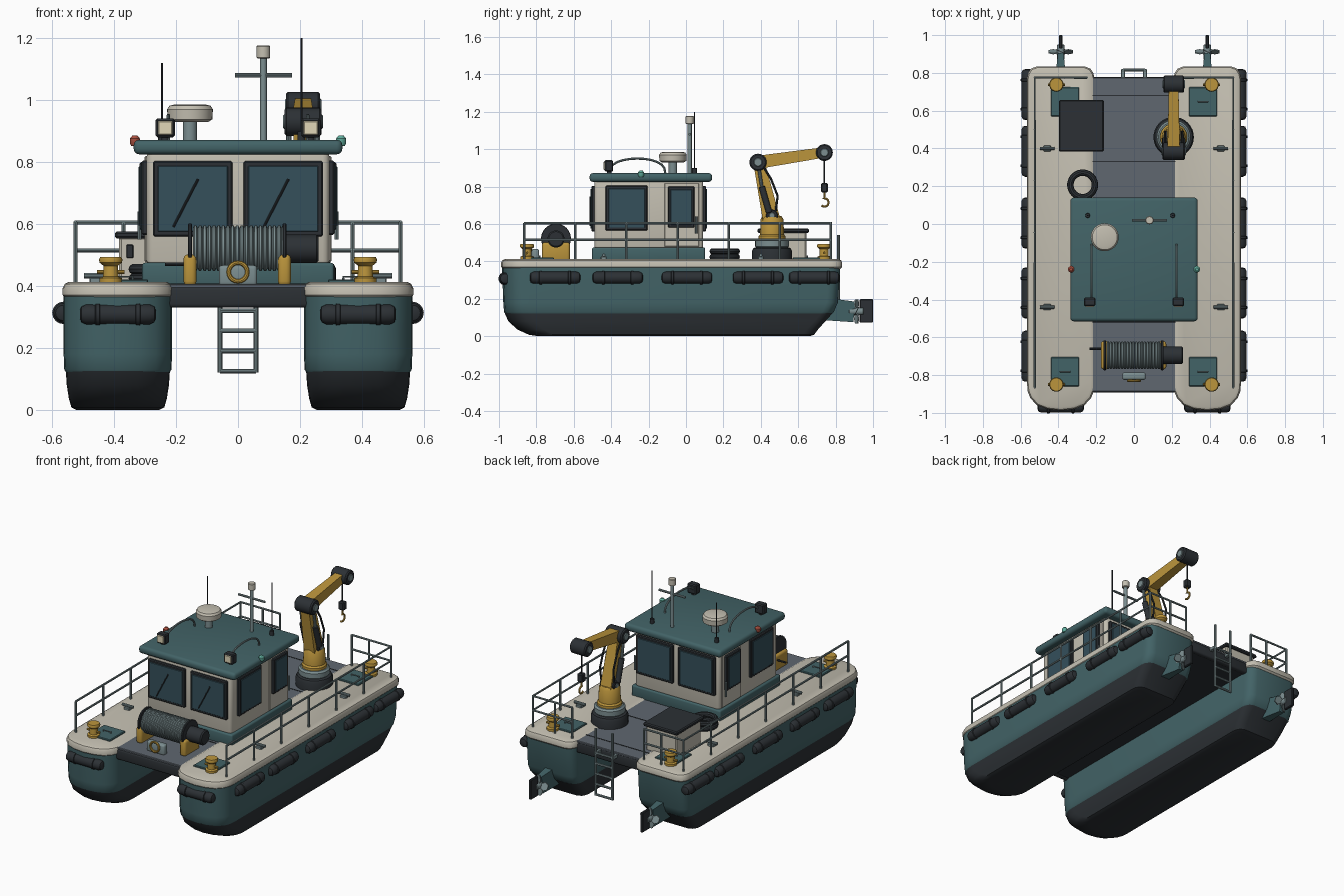
import bpy, bmesh, math
from mathutils import Vector as V

if "Cube" in bpy.data.objects:
    bpy.data.objects.remove(bpy.data.objects["Cube"])

COL = dict(teal=(.055, .125, .135), cream=(.55, .52, .44), dark=(.025, .03, .035), yellow=(.5, .3, .045),
           deck=(.115, .135, .16), metal=(.2, .27, .28), glass=(.035, .08, .105), red=(.4, .08, .05),
           green=(.12, .42, .34), lens=(.75, .68, .48))
MATS = {}
for k, c in COL.items():
    MATS[k] = bpy.data.materials.new(k)
    MATS[k].diffuse_color = (*c, 1)

def add(name, me, mat):
    ob = bpy.data.objects.new(name, me)
    bpy.context.collection.objects.link(ob)
    me.materials.clear()
    me.materials.append(MATS[mat])
    bpy.ops.object.select_all(action='DESELECT')
    ob.select_set(True)
    bpy.context.view_layer.objects.active = ob
    bpy.ops.object.shade_smooth_by_angle(angle=math.radians(35))
    return ob

def from_bm(name, bm, mat):
    bmesh.ops.recalc_face_normals(bm, faces=bm.faces)
    me = bpy.data.meshes.new(name)
    bm.to_mesh(me)
    bm.free()
    return add(name, me, mat)

def loft(name, rings, mat, closed=False):
    bm = bmesh.new()
    rs = [[bm.verts.new(p) for p in r] for r in rings]
    n = len(rs[0])
    for a, b in zip(rs, rs[1:] + rs[:1] if closed else rs[1:]):
        for i in range(n):
            bm.faces.new((a[i], a[(i+1) % n], b[(i+1) % n], b[i]))
    if not closed:
        bm.faces.new(rs[0])
        bm.faces.new(rs[-1])
    return from_bm(name, bm, mat)

def lathe(name, o, axis, prof, mat, n=24, closed=False):
    axis = V(axis).normalized()
    u = axis.orthogonal().normalized()
    w = axis.cross(u)
    ring = lambda r, h: [V(o) + axis*h + (u*math.cos(t) + w*math.sin(t))*r
                         for t in (2*math.pi*i/n for i in range(n))]
    return loft(name, [ring(r, h) for r, h in prof], mat, closed)

def cyl(name, p, q, r, mat, n=16):
    d = V(q) - V(p)
    b = min(r*.15, d.length*.2)
    return lathe(name, p, d, [(r-b, 0), (r, b), (r, d.length-b), (r-b, d.length)], mat, n)

def box(name, x, y, z, mat, bevel=.004):
    bm = bmesh.new()
    bmesh.ops.create_cube(bm, size=1)
    for v in bm.verts:
        v.co = [(a+b)/2 + (b-a)*c for (a, b), c in zip((x, y, z), v.co)]
    if bevel:
        bmesh.ops.bevel(bm, geom=bm.edges[:], offset=bevel, segments=3 if bevel > .008 else 1,
                        profile=.5, affect='EDGES')
    return from_bm(name, bm, mat)

def tube(name, lines, r, mat):
    cu = bpy.data.curves.new(name, 'CURVE')
    cu.dimensions, cu.bevel_depth, cu.bevel_resolution, cu.use_fill_caps = '3D', r, 2, True
    for pts in lines:
        sp = cu.splines.new('POLY')
        sp.points.add(len(pts)-1)
        for p, c in zip(sp.points, pts):
            p.co = (*c, 1)
    tmp = bpy.data.objects.new(name, cu)
    bpy.context.collection.objects.link(tmp)
    bpy.context.view_layer.update()
    me = bpy.data.meshes.new_from_object(tmp.evaluated_get(bpy.context.evaluated_depsgraph_get()))
    bpy.data.objects.remove(tmp)
    return add(name, me, mat)

def beam(name, x, p, q, a, b, mat):
    d = (V((0, *q)) - V((0, *p))).normalized()
    m = V((0, -d.z, d.y))
    return loft(name, [[V((x+i*w/2, *c)) + m*j*h/2 for i, j in ((-1, -1), (1, -1), (1, 1), (-1, 1))]
                       for c, (w, h) in ((p, a), (q, b))], mat)

def plan(cx, w, b, s, z):
    half = [(.0, b), (.4*w, b+.008), (.7*w, b+.028), (.9*w, b+.065), (.98*w, b+.1), (w, b+.14),
            (w, s-.06), (.97*w, s-.035), (.88*w, s-.012), (.7*w, s)]
    return [V((cx+x, y, z)) for x, y in half] + [V((cx-x, y, z)) for x, y in half[:0:-1]]

# Twin hulls with everything that repeats on each side
for s, side in ((-1, 'left'), (1, 'right')):
    c = s*.388
    loft(side+'_hull_bottom', [plan(c, *r) for r in (
        (.135, -.79, .66, 0), (.15, -.84, .685, .008), (.158, -.9, .705, .035),
        (.165, -.95, .745, .08), (.168, -.97, .785, .125))], 'dark')
    loft(side+'_hull', [plan(c, *r) for r in (
        (.166, -.965, .775, .118), (.173, -.973, .79, .13), (.175, -.977, .812, .18), (.175, -.984, .825, .37))], 'teal')
    loft(side+'_side_deck', [plan(c, *r) for r in (
        (.17, -.98, .825, .36), (.178, -.988, .835, .37), (.178, -.988, .835, .393),
        (.172, -.982, .829, .406), (.16, -.97, .817, .412))], 'cream')
    # Fenders with strap bands
    def fender(name, o, ax, L):
        lathe(name, o, ax, [(.012, 0), (.025, .005), (.032, .02), (.032, .05), (.036, .052), (.036, .064), (.032, .066),
              (.032, L-.066), (.036, L-.064), (.036, L-.052), (.032, L-.05), (.032, L-.02), (.025, L-.005), (.012, L)], 'dark', 16)
    for i, y in enumerate((-.7, -.365, .005, .385, .685)):
        fender(f'{side}_fender_{i}', (s*.564, y-.135, .313), (0, 1, 0), .27)
    fender(side+'_bow_fender', (c-.123, -.967, .308), (1, 0, 0), .246)
    # Railing
    x, e = s*.525, s*.25
    posts = [-.865+i*1.64/6 for i in range(7)]
    lines = [[(x, -.865, z), (x, .775, z), (e, .775, z)] for z in (.605, .515)]
    lines += [[(x, y, .4), (x, y, .605)] for y in posts]
    lines += [[(q, .775, .4), (q, .775, .605)] for q in (s*.37, e)]
    tube(side+'_railing', lines, .0065, 'metal')
    # Hatches, bollards and cleats
    for end, y0, yb in (('bow', -.86, -.85), ('stern', .57, .738)):
        box(f'{side}_{end}_hatch', sorted((s*.29, s*.44)), (y0, y0+.155), (.405, .421), 'teal')
        tube(f'{side}_{end}_hatch_handle', [[(s*.365+i, y0+.078, h) for i, h in
             ((-.025, .418), (-.025, .43), (.025, .43), (.025, .418))]], .004, 'metal')
        lathe(f'{side}_{end}_bollard', (s*.411, yb, .41), (0, 0, 1), [(.036, 0), (.036, .015), (.025, .02), (.023, .055),
              (.036, .065), (.038, .075), (.034, .084)], 'yellow')
        cyl(f'{side}_{end}_bollard_pin', (s*.411-.045, yb, .445), (s*.411+.045, yb, .445), .007, 'yellow', 10)
    for i, y in enumerate((-.44, .4)):
        box(f'{side}_cleat_base_{i}', (s*.46-.02, s*.46+.02), (y-.016, y+.016), (.408, .428), 'metal')
        cyl(f'{side}_cleat_bar_{i}', (s*.46-.038, y, .433), (s*.46+.038, y, .433), .009, 'metal', 10)
    # Drive leg, propeller and rudder
    beam(side+'_drive_leg', c, (.75, .145), (.9, .13), (.06, .12), (.03, .11), 'teal')
    cyl(side+'_propeller_hub', (c, .87, .133), (c, .95, .133), .02, 'metal')
    for i in range(4):
        t = i*math.pi/2
        d, m = V((math.cos(t), 0, math.sin(t))), V((-math.sin(t), .5, math.cos(t)))
        o = V((c, .912, .133))
        loft(f'{side}_blade_{i}', [[o+d*r+m*w*a+V((0, b, 0)) for a, b in ((-1, -.003), (1, -.003), (1, .003), (-1, .003))]
             for r, w in ((.01, .01), (.04, .022), (.064, .012))], 'metal')
    box(side+'_rudder', (c-.009, c+.009), (.928, 1), (.073, .198), 'dark')
    # Roof lights, roof grab rails and antennas
    q = s*.235
    box(side+'_floodlight', (q-.031, q+.031), (-.435, -.39), (.88, .941), 'dark', .006)
    box(side+'_floodlight_lens', (q-.023, q+.023), (-.44, -.43), (.888, .933), 'lens', .003)
    cyl(side+'_floodlight_foot', (q, -.41, .86), (q, -.41, .885), .012, 'dark')
    tube(side+'_roof_grab_rail', [[(s*.225, -.26-.15*math.cos(t), .865+.085*math.sin(t)**.7)
         for t in (math.pi*i/12*.9999 for i in range(13))]], .006, 'metal')
    lathe(side+'_nav_light', (s*.333, -.24, .852), (0, 0, 1), [(.012, 0), (.017, .008), (.017, .024), (.008, .034)],
          'green' if s > 0 else 'red', 12)
    ax, top = (.205, 1.2) if s > 0 else (-.245, 1.12)
    cyl(side+'_antenna_base', (ax, .045, .865), (ax, .045, .9), .013, 'dark', 12)
    cyl(side+'_antenna', (ax, .045, .89), (ax, .045, top), .0035, 'dark', 8)

# Centre deck with seams and end beams
box('centre_deck', (-.235, .235), (-.88, .77), (.335, .4), 'dark')
box('deck_plate', (-.228, .228), (-.888, .776), (.392, .406), 'deck', .003)
for i, y in enumerate((-.52, .33, .68)):
    box(f'deck_seam_{i}', (-.226, .226), (y-.003, y+.003), (.4, .408), 'dark', 0)
for n, y in (('front', -.875), ('rear', .76)):
    box(n+'_cross_beam', (-.235, .235), (y-.018, y+.018), (.33, .398), 'dark', .012)

# Cabin
box('cabin_base', (-.31, .31), (-.502, .102), (.4, .475), 'teal', .01)
box('cabin_walls', (-.295, .295), (-.49, .092), (.46, .84), 'cream', .022)
box('cabin_roof', (-.337, .337), (-.515, .14), (.825, .872), 'teal', .018)
def window(name, axis, pos, sgn, a, z):
    for part, inset, out, m in (('frame', 0, .016, 'dark'), ('glass', .015, .02, 'glass')):
        span = (a[0]+inset, a[1]-inset)
        depth = sorted((pos-sgn*.01, pos+sgn*out))
        xy = (depth, span) if axis == 'x' else (span, depth)
        box(f'{name}_{part}', *xy, (z[0]+inset, z[1]-inset), m, .005 if part == 'frame' else .002)
for i, a in enumerate(((-.274, -.018), (.018, .274))):
    window(f'front_window_{i}', 'y', -.49, -1, a, (.56, .803))
    window(f'rear_window_{i}', 'y', .092, 1, a, (.56, .803))
    tube(f'wiper_{i}', [[(a[0]+.065, -.513, .59), (a[0]+.145, -.513, .745)]], .004, 'dark')
for s, side in ((-1, 'left'), (1, 'right')):
    box(side+'_door', sorted((s*.28, s*.302)), (-.115, .07), (.478, .82), 'cream')
    window(side+'_side_window', 'x', s*.295, s, (-.43, -.205), (.565, .805))
    window(side+'_door_window', 'x', s*.302, s, (-.097, .046), (.58, .8))
    tube(side+'_door_handle', [[(s*.318, .055, .55), (s*.318, .055, .64)]], .006, 'metal')

# Radar and mast
cyl('radar_pedestal', (-.155, -.07, .865), (-.155, -.07, .94), .023, 'metal')
lathe('radar_dome', (-.155, -.07, .93), (0, 0, 1), [(.06, 0), (.072, .008), (.074, .04), (.066, .052), (.05, .056)], 'cream', 32)
cyl('mast', (.082, .02, .865), (.082, .02, 1.14), .011, 'metal')
cyl('mast_crossbar', (-.01, .02, 1.08), (.175, .02, 1.08), .007, 'metal', 10)
cyl('mast_lantern', (.082, .02, 1.135), (.082, .02, 1.177), .022, 'cream')

# Winch
prof = [(.06, 0)]
for i in range(20):
    prof += [(.066, i*.015), (.074, i*.015+.004), (.074, i*.015+.011)]
lathe('winch_drum', (-.145, -.695, .522), (1, 0, 0), prof + [(.06, .3)], 'metal', 28)
for n, x in (('left', -.155), ('right', .15)):
    cyl(f'winch_{n}_flange', (x-.006, -.695, .522), (x+.006, -.695, .522), .08, 'dark', 28)
    box(f'winch_{n}_stand', (x-.021, x+.021), (-.77, -.62), (.4, .502), 'yellow', .015)
cyl('winch_motor', (.15, -.695, .52), (.26, -.695, .52), .046, 'dark', 20)
cyl('winch_axle', (-.235, -.66, .47), (-.15, -.66, .47), .006, 'dark', 8)

# Bow towing eye
box('tow_block', (-.062, .062), (-.825, -.785), (.4, .467), 'metal', .012)
tube('tow_ring', [[(.03*math.cos(t), -.83, .445+.03*math.sin(t)) for t in (math.pi*2*i/20 for i in range(21))]], .007, 'yellow')

# Crane
X = .21
lathe('crane_base', (X, .46, .4), (0, 0, 1), [(.107, 0), (.107, .055), (.1, .07), (.09, .075)], 'dark', 32)
cyl('crane_turntable', (X, .46, .47), (X, .46, .52), .09, 'metal', 32)
lathe('crane_pedestal', (X, .46, .515), (0, 0, 1), [(.072, 0), (.072, .02), (.064, .03), (.062, .11), (.05, .128)], 'yellow', 28)
beam('crane_lower_boom', X, (.46, .61), (.39, .93), (.075, .095), (.06, .06), 'yellow')
beam('crane_upper_boom', X, (.385, .93), (.74, .983), (.066, .07), (.05, .055), 'yellow')
for n, y, z, w, r in (('elbow', .385, .93, .06, .046), ('tip', .74, .982, .055, .045), ('shoulder', .46, .645, .05, .032)):
    cyl(f'crane_{n}_joint', (X-w, y, z), (X+w, y, z), r, 'dark', 24)
    cyl(f'crane_{n}_pin', (X-w-.004, y, z), (X+w+.004, y, z), r*.5, 'metal', 16)
for i in (-1, 1):
    x = X + i*.046
    cyl(f'crane_ram_{i}', (x, .445, .66), (x, .405, .8), .017, 'dark', 12)
    cyl(f'crane_ram_rod_{i}', (x, .405, .8), (x, .388, .91), .009, 'metal', 10)
    tube(f'crane_hose_{i}', [[(x, .48, .67), (x, .49, .75), (x, .455, .84), (x, .4, .93)]], .006, 'dark')
cyl('hoist_cable', (X, .74, .81), (X, .74, .96), .004, 'dark', 8)
box('hook_block', (X-.02, X+.02), (.722, .758), (.768, .82), 'dark', .006)
tube('hook', [[(X, .74, .775), (X, .74, .735)] + [(X, .74-.022*math.sin(t), .715+.022*math.cos(t))
     for t in (.3-i*.42 for i in range(11))]], .006, 'yellow')

# Aft locker, hose coil and stern ladder
box('locker', (-.385, -.17), (.395, .645), (.395, .56), 'cream', .008)
box('locker_lid', (-.397, -.16), (.383, .657), (.553, .576), 'dark', .006)
box('locker_vent', (-.36, -.338), (.39, .4), (.49, .533), 'dark', .002)
for i in range(2):
    lathe(f'hose_coil_{i}', (-.272, .207, .424+i*.03), (0, 0, 1),
          [(.065+.017*math.cos(t), .017*math.sin(t)) for t in (math.pi*i/5 for i in range(10))], 'dark', 28, True)
tube('stern_ladder', [[(x, .815, .12), (x, .815, .54)] for x in (-.058, .058)] +
     [[(-.058, .815, z), (.058, .815, z)] for z in (.125, .19, .255, .32, .385)], .0075, 'metal')
for i in (-.058, .058):
    box('ladder_bracket', (i-.01, i+.01), (.765, .82), (.375, .395), 'metal', .002)

for m in bpy.data.materials:
    if m.users and not m.is_grease_pencil:
        m.use_nodes = True
        m.node_tree.nodes["Principled BSDF"].inputs["Base Color"].default_value = m.diffuse_color
